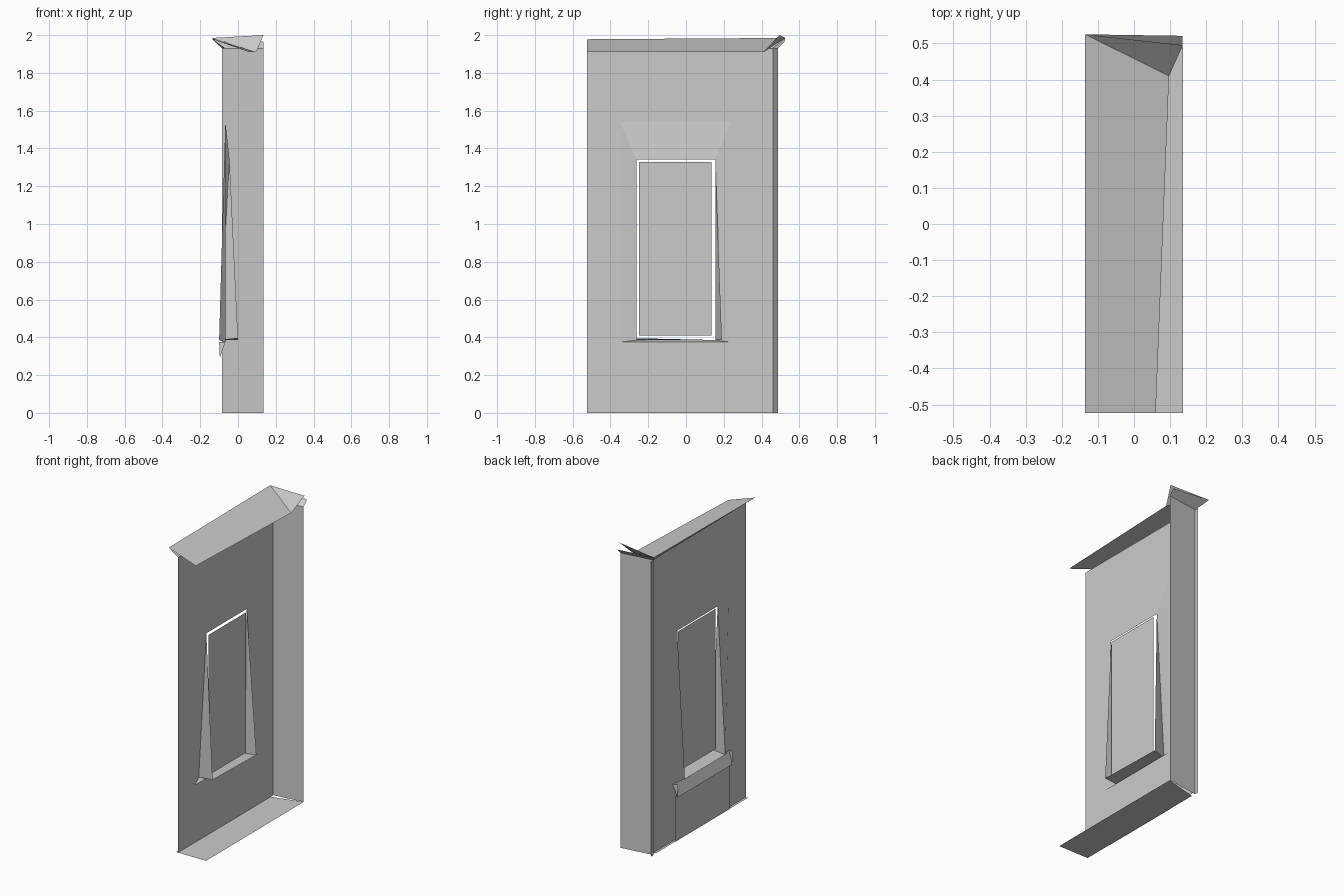
import bpy, bmesh

if "Cube" in bpy.data.objects:
    bpy.data.objects.remove(bpy.data.objects["Cube"])

WX = -0.067         # plane of the main wall


def sheet(name, *faces):
    """Flat-shaded open sheet made from a few polygons, welded at shared corners."""
    bm = bmesh.new()
    for f in faces:
        bm.faces.new([bm.verts.new(p) for p in f])
    bmesh.ops.remove_doubles(bm, verts=bm.verts, dist=0.0005)
    me = bpy.data.meshes.new(name)
    bm.to_mesh(me)
    bm.free()
    ob = bpy.data.objects.new(name, me)
    bpy.context.collection.objects.link(ob)
    return ob


def rect(y0, y1, z0, z1, xb, xt):
    """Corners of an upright rectangle, with separate x for bottom and top."""
    return [(xb, y0, z0), (xb, y1, z0), (xt, y1, z1), (xt, y0, z1)]


def ring(a, b):
    """Quads joining two four-cornered loops."""
    return [(a[i], a[(i + 1) % 4], b[(i + 1) % 4], b[i]) for i in range(4)]


# main wall with window opening
wall = rect(-0.523, 0.46, 0, 1.93, WX, WX)
opening = rect(-0.35, 0.235, 0.375, 1.54, WX, WX)
sheet("wall", *ring(wall, opening))

# tilted window surround: set in at the top, leaning out at the bottom
inner = rect(-0.263, 0.155, 0.385, 1.342, -0.1, -0.045)
sheet("window_surround", *ring(opening, inner))

# window reveal: two tapering jambs and the ledge
front_l, front_r = (0, -0.263, 0.395), (0, 0.19, 0.385)
sheet("window_reveal",
      (inner[0], front_l, inner[3]),
      (inner[1], inner[2], front_r),
      (inner[0], inner[1], front_r, front_l))

# window pane with a gap around it
sheet("window_pane", rect(-0.25, 0.135, 0.41, 1.328, -0.038, -0.038))

# sloping sill with closed ends, and apron panel, on the outside
sill = rect(-0.34, 0.225, 0.29, 0.375, -0.096, -0.1)
sheet("outer_sill",
      (sill[0], sill[1], opening[1], opening[0]),
      (sill[0], sill[3], opening[0]),
      (sill[1], sill[2], opening[1]))
sheet("apron_panel", rect(-0.335, 0.23, 0, 0.3, -0.085, -0.085))

# side wall, with a narrow strip at the corner
corner = [(-0.085, 0.458, z) for z in (0, 1.93)]
outer = [(-0.085, 0.485, z) for z in (0, 1.93)]
edge = [(0.134, 0.487, z) for z in (0, 1.93)]
sheet("side_wall", (corner[0], edge[0], edge[1], corner[1]))
sheet("corner_strip", (corner[0], corner[1], outer[1], outer[0]))

# floor strip, leaving a sliver open at the corner
sheet("floor_strip", [(-0.083, -0.523, 0), (0.135, -0.523, 0),
                      (0.135, 0.487, 0), (-0.083, 0.43, 0)])

# sloping top strip and its folded corner
out_front, out_back = (-0.135, -0.523, 1.978), (-0.135, 0.525, 1.985)
in_front, in_back = (0.06, -0.523, 1.91), (0.097, 0.41, 1.91)
tip, tail = (0.135, 0.495, 2.0), (0.135, 0.521, 1.965)
sheet("top_strip", (out_front, in_front, in_back, out_back))
sheet("top_corner", (out_back, in_back, tip))

# narrow soffits between top strip and walls
sheet("soffit",
      (out_front, out_back, corner[1], (WX, -0.523, 1.93)),
      (out_back, tail, edge[1], corner[1]))
